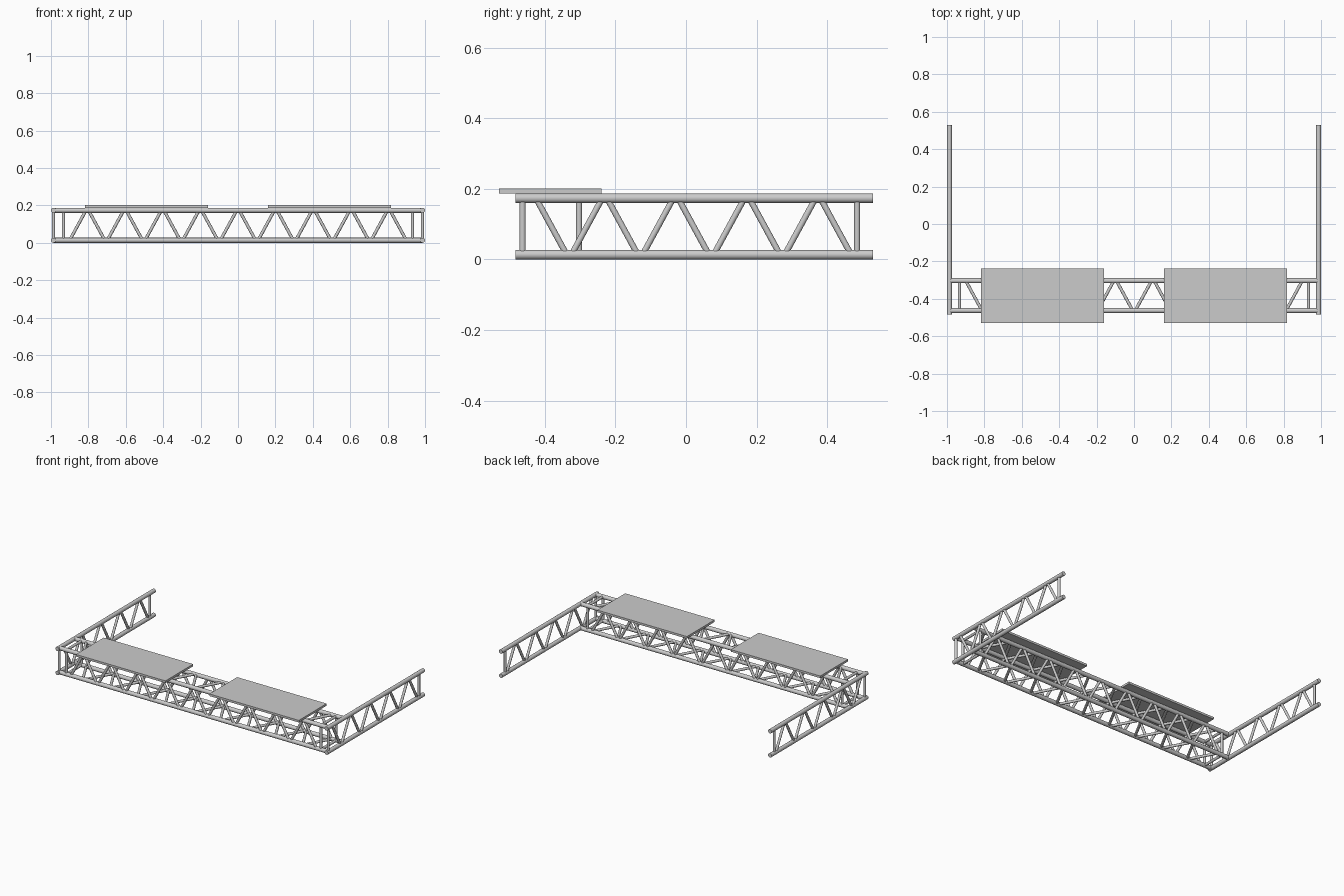
import bpy, bmesh
from mathutils import Vector

cube = bpy.data.objects.get("Cube")
if cube:
    bpy.data.objects.remove(cube, do_unlink=True)

CHORD_R, WEB_R = 0.0135, 0.0085
LOW, HIGH = CHORD_R, 0.1735
FRONT, BACK = -0.463, -0.303
SIDE_X = 1 - CHORD_R
PITCH, GAP = 0.2015, 0.0068


def make_object(name, bm, smooth=True):
    mesh = bpy.data.meshes.new(name)
    bm.to_mesh(mesh)
    bm.free()
    obj = bpy.data.objects.new(name, mesh)
    bpy.context.collection.objects.link(obj)
    if smooth:
        bpy.ops.object.select_all(action='DESELECT')
        obj.select_set(True)
        bpy.context.view_layer.objects.active = obj
        bpy.ops.object.shade_smooth_by_angle()
    return obj


def tube(bm, start, end, radius, sides=16):
    """Add a capped round bar between two points."""
    start, end = Vector(start), Vector(end)
    axis = end - start
    matrix = axis.to_track_quat('Z', 'Y').to_matrix().to_4x4()
    matrix.translation = (start + end) / 2
    bmesh.ops.create_cone(bm, cap_ends=True, segments=sides, radius1=radius,
                          radius2=radius, depth=axis.length, matrix=matrix)


def tubes(name, bars, radius):
    bm = bmesh.new()
    for start, end in bars:
        tube(bm, start, end, radius)
    return make_object(name, bm)


def zigzag(first, count, high_first):
    """Yield (position, is_high) end pairs for a row of web diagonals."""
    for i in range(count):
        a = first + i * PITCH / 2
        high = high_first == (i % 2 == 0)
        yield (a + GAP, high), (a + PITCH / 2 - GAP, not high)


# Main box truss: four long chords
corners = [(y, z) for y in (FRONT, BACK) for z in (LOW, HIGH)]
tubes("main_truss_chords",
      [((-SIDE_X, y, z), (SIDE_X, y, z)) for y, z in corners], CHORD_R)

# Main truss lacing on its four faces, with square frames near both ends
faces = {
    "front": lambda x, up: (x, FRONT, HIGH if up else LOW),
    "back": lambda x, up: (x, BACK, HIGH if up else LOW),
    "top": lambda x, up: (x, FRONT if up else BACK, HIGH),
    "bottom": lambda x, up: (x, FRONT if up else BACK, LOW),
}
for face, place in faces.items():
    bars = [(place(*a), place(*b)) for a, b in zigzag(-4.5 * PITCH, 18, False)]
    bars += [(place(x, False), place(x, True)) for x in (-0.933, 0.933)]
    tubes("main_truss_" + face + "_lacing", bars, WEB_R)

# Flat side trusses running to the back
for side, x in (("left", SIDE_X), ("right", -SIDE_X)):
    tubes(side + "_truss_chords",
          [((x, -0.483, z), (x, 0.53, z)) for z in (LOW, HIGH)], CHORD_R)
    bars = [((x, a, HIGH if p else LOW), (x, b, HIGH if q else LOW))
            for (a, p), (b, q) in zigzag(-0.432, 9, True)]
    bars += [((x, y, LOW), (x, y, HIGH)) for y in (FRONT, 0.485)]
    tubes(side + "_truss_lacing", bars, WEB_R)

# Two flat platforms on the main truss
for side, x in (("left", 0.489), ("right", -0.489)):
    bm = bmesh.new()
    bmesh.ops.create_cube(bm, size=1)
    bmesh.ops.scale(bm, vec=(0.656, 0.291, 0.014), verts=bm.verts)
    bmesh.ops.translate(bm, vec=(x, -0.3845, 0.194), verts=bm.verts)
    make_object(side + "_platform", bm, smooth=False)
